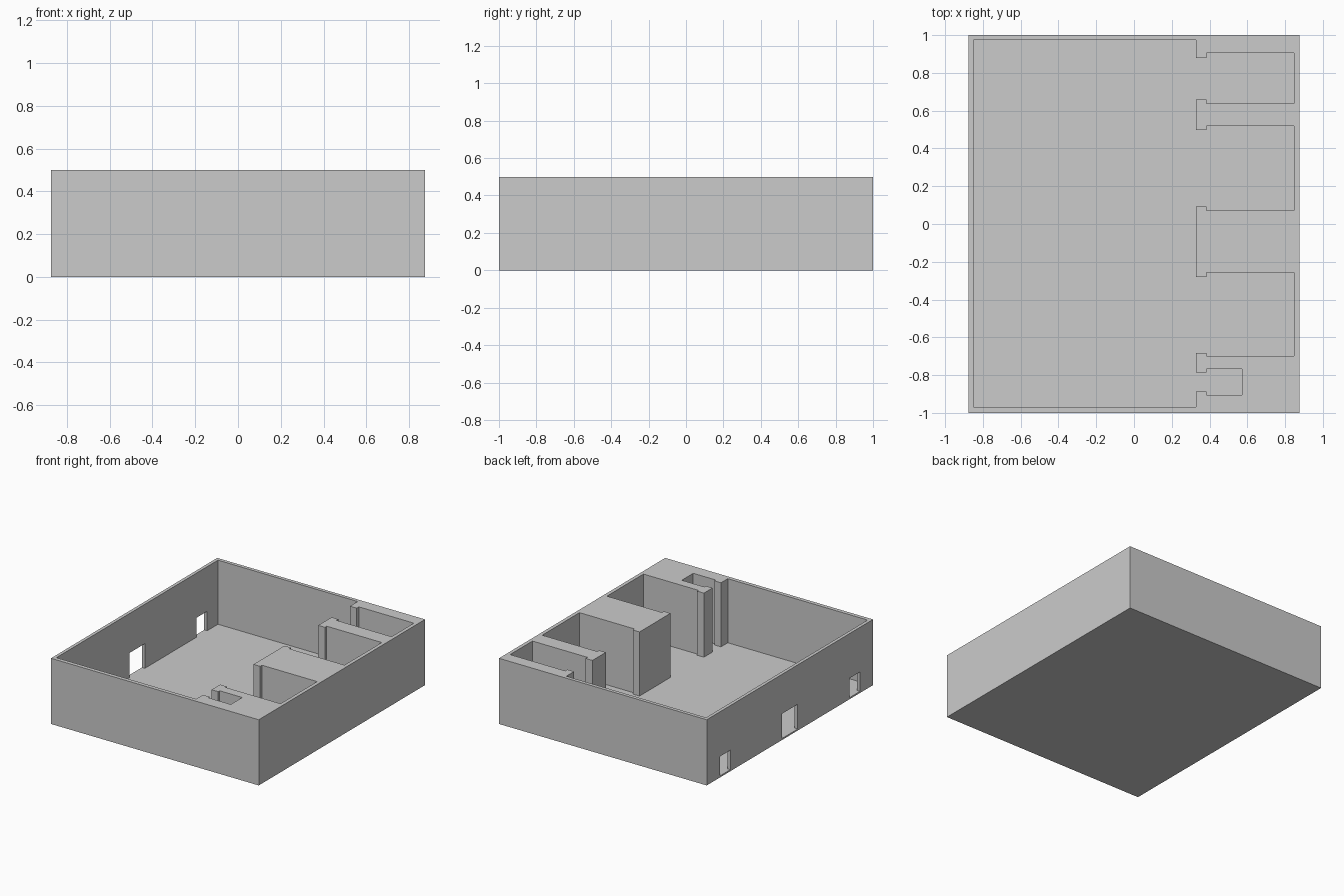
import bpy, bmesh

if "Cube" in bpy.data.objects:
    bpy.data.objects.remove(bpy.data.objects["Cube"])

HEIGHT, FLOOR = 0.5, 0.012
HALF_X, HALF_Y = 0.875, 1.0
FACE_X, NECK_X = 0.327, 0.383   # alcove mouths: front face, back of the jamb


def prism(name, points, z0, z1):
    """Extrude a flat outline from z0 to z1."""
    bm = bmesh.new()
    face = bm.faces.new([bm.verts.new((x, y, z0)) for x, y in points])
    top = bmesh.ops.extrude_face_region(bm, geom=[face])["geom"]
    verts = [v for v in top if isinstance(v, bmesh.types.BMVert)]
    bmesh.ops.translate(bm, verts=verts, vec=(0, 0, z1 - z0))
    bmesh.ops.recalc_face_normals(bm, faces=bm.faces)
    mesh = bpy.data.meshes.new(name)
    bm.to_mesh(mesh)
    bm.free()
    obj = bpy.data.objects.new(name, mesh)
    bpy.context.collection.objects.link(obj)
    return obj


def rect(x0, x1, y0, y1):
    return [(x0, y0), (x1, y0), (x1, y1), (x0, y1)]


def cut(target, cutter):
    """Subtract the cutter for good and remove it."""
    mod = target.modifiers.new("cut", "BOOLEAN")
    mod.operation, mod.solver, mod.object = "DIFFERENCE", "EXACT", cutter
    bpy.context.view_layer.objects.active = target
    bpy.ops.object.modifier_apply(modifier=mod.name)
    bpy.data.objects.remove(cutter)


# Outer block: walls and floor in one piece
shell = prism("building_shell", rect(-HALF_X, HALF_X, -HALF_Y, HALF_Y), 0, HEIGHT)

# Main hall with four alcoves: (mouth low, mouth high, room low, room high, room depth x)
alcoves = [
    (-0.888, -0.785, -0.905, -0.767, 0.573),
    (-0.682, -0.280, -0.698, -0.258, 0.847),
    (0.092, 0.498, 0.071, 0.520, 0.847),
    (0.659, 0.880, 0.637, 0.906, 0.847),
]
outline = [(-0.85, -0.97), (FACE_X, -0.97)]
for m0, m1, r0, r1, depth in alcoves:
    outline += [(FACE_X, m0), (NECK_X, m0), (NECK_X, r0), (depth, r0),
                (depth, r1), (NECK_X, r1), (NECK_X, m1), (FACE_X, m1)]
outline += [(FACE_X, 0.973), (-0.85, 0.973)]
cut(shell, prism("hall_cutter", outline, FLOOR, HEIGHT + 0.2))

# Doorways through the left wall: (centre y, half width, top)
for y, half, top in [(-0.78, 0.063, 0.16), (0, 0.094, 0.2), (0.78, 0.063, 0.16)]:
    cut(shell, prism("door_cutter", rect(-0.95, -0.8, y - half, y + half), FLOOR, top))
